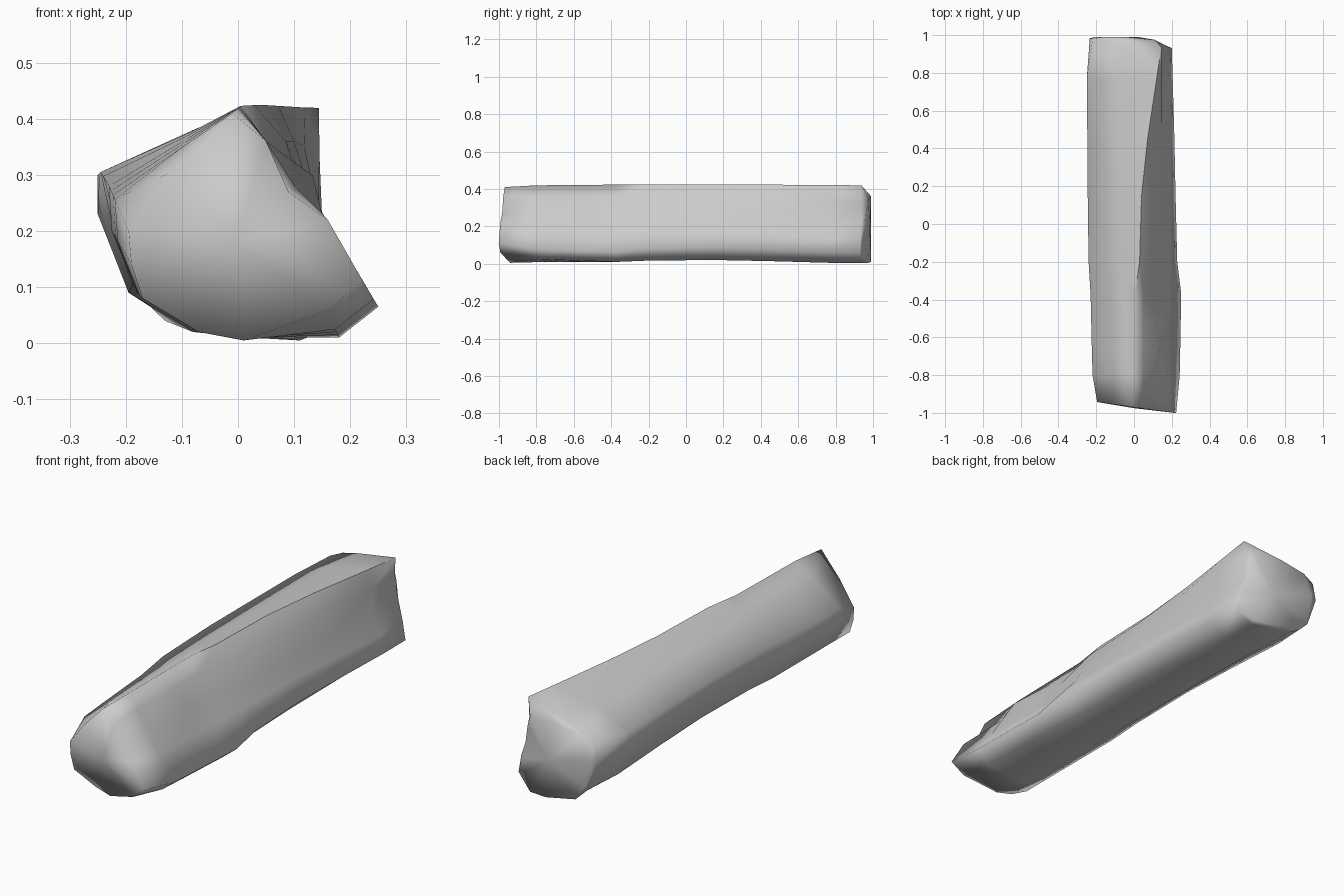
import bpy
import bmesh
from mathutils import Vector

default_cube = bpy.data.objects.get("Cube")
if default_cube:
    bpy.data.objects.remove(default_cube, do_unlink=True)

# Single stone colour
stone = bpy.data.materials.new("light grey stone")
stone.use_nodes = True
stone.diffuse_color = (0.6, 0.6, 0.6, 1)
shader = stone.node_tree.nodes["Principled BSDF"]
shader.inputs["Base Color"].default_value = stone.diffuse_color
shader.inputs["Roughness"].default_value = 0.8

# Key cross-sections (x, z) in hundredths, from the bottom round past the right
# flank, over the ridge, and down the left flank
FRONT = [(1, 0.5), (16, 6), (22.3, 11), (16, 22), (9, 27), (5, 36),
         (-1, 41), (-11, 31), (-19.5, 20), (-19, 14), (-17, 8), (-7, 2)]
BULGE = [(0, 1), (18, 1), (25, 6.5), (16, 17), (11, 28), (5, 36),
         (0.5, 42.3), (-9, 37), (-23, 28), (-22.5, 20), (-18, 9), (-7, 2.5)]
MIDDLE = [(0, 2), (15, 2), (22, 8.5), (18, 17), (14, 25), (10, 36),
          (4, 42.5), (-8, 38), (-24.5, 30.5), (-21, 21), (-18.5, 11), (-8, 3)]
BACK = [(2, 1), (11, 0.5), (20.5, 6), (19, 14), (15, 22), (14.5, 34),
        (12, 42), (-8, 38), (-25, 30), (-25, 23), (-19.5, 9), (-8, 2)]
CAP = [(2, 1), (11, 0.5), (19, 5), (17.5, 13), (14.5, 22), (13, 30),
       (11, 35), (-4, 36), (-16, 34), (-20.5, 24), (-18, 11), (-13, 4)]
RIDGE = 6


def profile(points):
    return [Vector((x, z)) / 100 for x, z in points]


def blend(first, second, amount):
    return [a.lerp(b, amount) for a, b in zip(first, second)]


def move(points, index, dx, dz):
    """Copy a section with one of its points moved."""
    result = [p.copy() for p in points]
    result[index] += Vector((dx, dz))
    return result


def front_slant(p):
    # Slanted front end with its lower rim set back
    return -0.14 * p.x + (0.03 if p.y < 0.03 else 0)


def back_slant(p):
    return -0.12 * p.x


def cap_slant(p):
    # Chamfered right corner of the back end
    return -0.5 * max(0, p.x - 0.08)


def straight(p):
    return 0


front, bulge, middle, back, cap = map(
    profile, (FRONT, BULGE, MIDDLE, BACK, CAP))

# The ridge stays at full height right up to the back bevel
bevel = move(blend(back, cap, 0.35), RIDGE, 0.028, 0.024)

# Stations along the length of the stone
stations = [
    (-0.97, front, front_slant),
    (-0.8, blend(front, bulge, 0.7), straight),
    (-0.67, move(blend(front, bulge, 0.8), 4, 0.028, 0.02), straight),
    (-0.52, blend(front, bulge, 0.9), straight),
    (-0.37, bulge, straight),
    (-0.2, move(blend(bulge, middle, 0.7), 3, 0.008, 0.01), straight),
    (0.15, middle, straight),
    (0.45, blend(middle, back, 0.4), straight),
    (0.77, back, straight),
    (0.955, bevel, back_slant),
    (0.99, cap, cap_slant),
]

bm = bmesh.new()
rings = [[bm.verts.new((p.x, station + slant(p), p.y)) for p in points]
         for station, points, slant in stations]

# Flanks
for near, far in zip(rings, rings[1:]):
    for i in range(len(near)):
        j = (i + 1) % len(near)
        bm.faces.new((near[i], near[j], far[j], far[i]))

# Slightly domed ends
for ring, push in ((rings[0], -0.01), (rings[-1], 0.01)):
    centre = sum((v.co for v in ring), Vector()) / len(ring)
    centre.y += push
    tip = bm.verts.new(centre)
    for i in range(len(ring)):
        bm.faces.new((ring[i], ring[(i + 1) % len(ring)], tip))

bmesh.ops.recalc_face_normals(bm, faces=bm.faces[:])
for face in bm.faces:
    face.smooth = True

# Crisp ridge that softens towards the front
for near, far in zip(rings[4:-1], rings[5:-1]):
    bm.edges.get((near[RIDGE], far[RIDGE])).smooth = False

mesh = bpy.data.meshes.new("long_stone")
bm.to_mesh(mesh)
bm.free()
mesh.materials.append(stone)
long_stone = bpy.data.objects.new("long_stone", mesh)
bpy.context.scene.collection.objects.link(long_stone)
